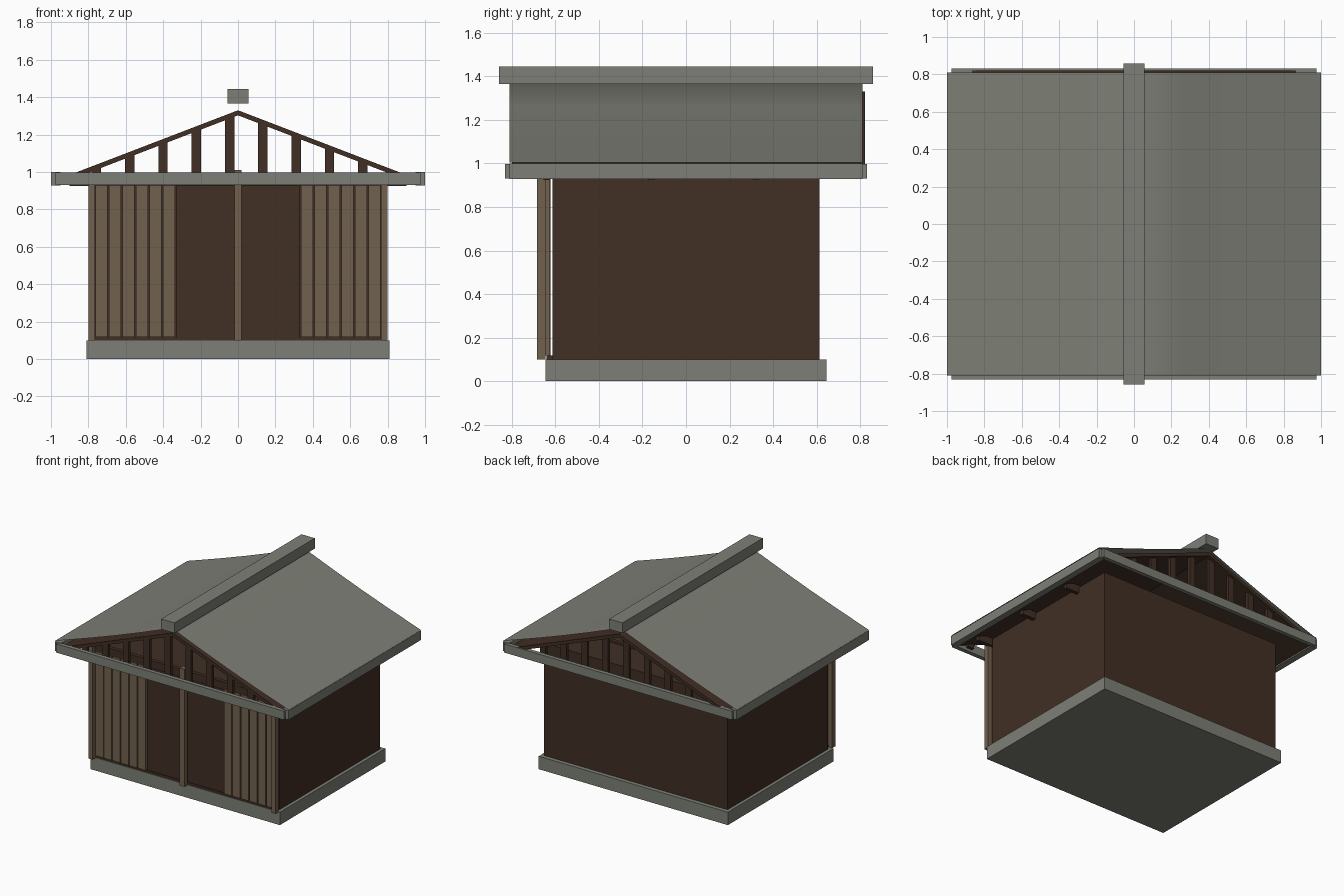
import bpy, bmesh

if "Cube" in bpy.data.objects:
    bpy.data.objects.remove(bpy.data.objects["Cube"])


def material(name, rgb):
    m = bpy.data.materials.new(name)
    m.diffuse_color = (*rgb, 1)
    m.use_nodes = True
    m.node_tree.nodes["Principled BSDF"].inputs["Base Color"].default_value = m.diffuse_color
    return m


GREY = material("stone_grey", (0.205, 0.212, 0.180))
BROWN = material("dark_brown", (0.052, 0.028, 0.018))
TAN = material("weathered_tan", (0.168, 0.119, 0.074))


def finish(name, bm, mat):
    bmesh.ops.recalc_face_normals(bm, faces=bm.faces)
    me = bpy.data.meshes.new(name)
    bm.to_mesh(me)
    bm.free()
    me.materials.append(mat)
    ob = bpy.data.objects.new(name, me)
    bpy.context.collection.objects.link(ob)
    return ob


def box(name, x, y, z, mat):
    """Box from (min, max) ranges on each axis."""
    bm = bmesh.new()
    bmesh.ops.create_cube(bm, size=1)
    for v in bm.verts:
        v.co = [r[0] if c < 0 else r[1] for c, r in zip(v.co, (x, y, z))]
    return finish(name, bm, mat)


def extrude_y(name, profile, y0, y1, mat, closed):
    """Sweep an xz profile along y, as a solid or an open sheet."""
    bm = bmesh.new()
    a = [bm.verts.new((x, y0, z)) for x, z in profile]
    b = [bm.verts.new((x, y1, z)) for x, z in profile]
    n = len(profile)
    for i in range(n if closed else n - 1):
        j = (i + 1) % n
        bm.faces.new((a[i], a[j], b[j], b[i]))
    if closed:
        bm.faces.new(a)
        bm.faces.new(b[::-1])
    return finish(name, bm, mat)


# Foundation and main walls
box("foundation", (-0.81, 0.81), (-0.645, 0.645), (0, 0.1), GREY)
box("walls", (-0.785, 0.785), (-0.613, 0.613), (0.1, 0.97), BROWN)

# Front: sill, posts, doors and vertical planks
box("front_sill", (-0.77, 0.77), (-0.64, -0.613), (0.1, 0.118), BROWN)
box("centre_post", (-0.02, 0.02), (-0.685, -0.645), (0.1, 1.01), TAN)
for s in (-1, 1):
    box("corner_post", sorted((s * 0.765, s * 0.8)), (-0.685, -0.645), (0.1, 0.99), TAN)
    box("door", sorted((s * 0.01, s * 0.33)), (-0.635, -0.622), (0.118, 0.97), BROWN)
    for i in range(6):
        x = 0.336 + i * 0.0725
        box("front_plank", sorted((s * x, s * (x + 0.0645))),
            (-0.65, -0.625), (0.118, 0.97), TAN)

# Eave frame beams
for s in (-1, 1):
    box("gable_beam", (-0.975, 0.975), sorted((s * 0.8, s * 0.832)), (0.93, 0.997), GREY)
    box("eave_beam", sorted((s * 0.95, s * 1.0)), (-0.81, 0.81), (0.928, 1.0), GREY)

# Cross joists above the walls
for y in (-0.64, -0.16, 0.32):
    box("cross_joist", (-0.9, 0.9), (y - 0.015, y + 0.015), (0.925, 0.985), BROWN)

# Roof decking under the roof sheet
SLOPE, APEX, THICK = 0.384, 1.33, 0.027
X = 0.95
deck = [(-X, APEX - SLOPE * X), (0, APEX), (X, APEX - SLOPE * X),
        (X, APEX - SLOPE * X - THICK), (0, APEX - THICK), (-X, APEX - SLOPE * X - THICK)]
extrude_y("roof_deck", deck, -0.8, 0.822, BROWN, True)

# Gable struts at both ends
for k in range(-4, 6):
    x = -0.045 + 0.178 * k
    top = APEX - SLOPE * abs(x) - THICK * 0.6
    for s in (-1, 1):
        box("gable_strut", (x - 0.025, x + 0.025), sorted((s * 0.775, s * 0.799)),
            (0.95, top), BROWN)

# Slightly hollow roof sheet
half = [(0.27, 1.264), (0.5, 1.178), (0.72, 1.1), (1.0, 1.005)]
sheet = [(-x, z) for x, z in reversed(half)] + [(0, 1.37)] + half
roof = extrude_y("roof_sheet", sheet, -0.81, 0.81, GREY, False)
for p in roof.data.polygons:
    p.use_smooth = True
if roof.data.polygons[0].normal.z < 0:
    roof.data.flip_normals()

# Ridge beam
box("ridge_beam", (-0.057, 0.057), (-0.858, 0.858), (1.365, 1.445), GREY)
